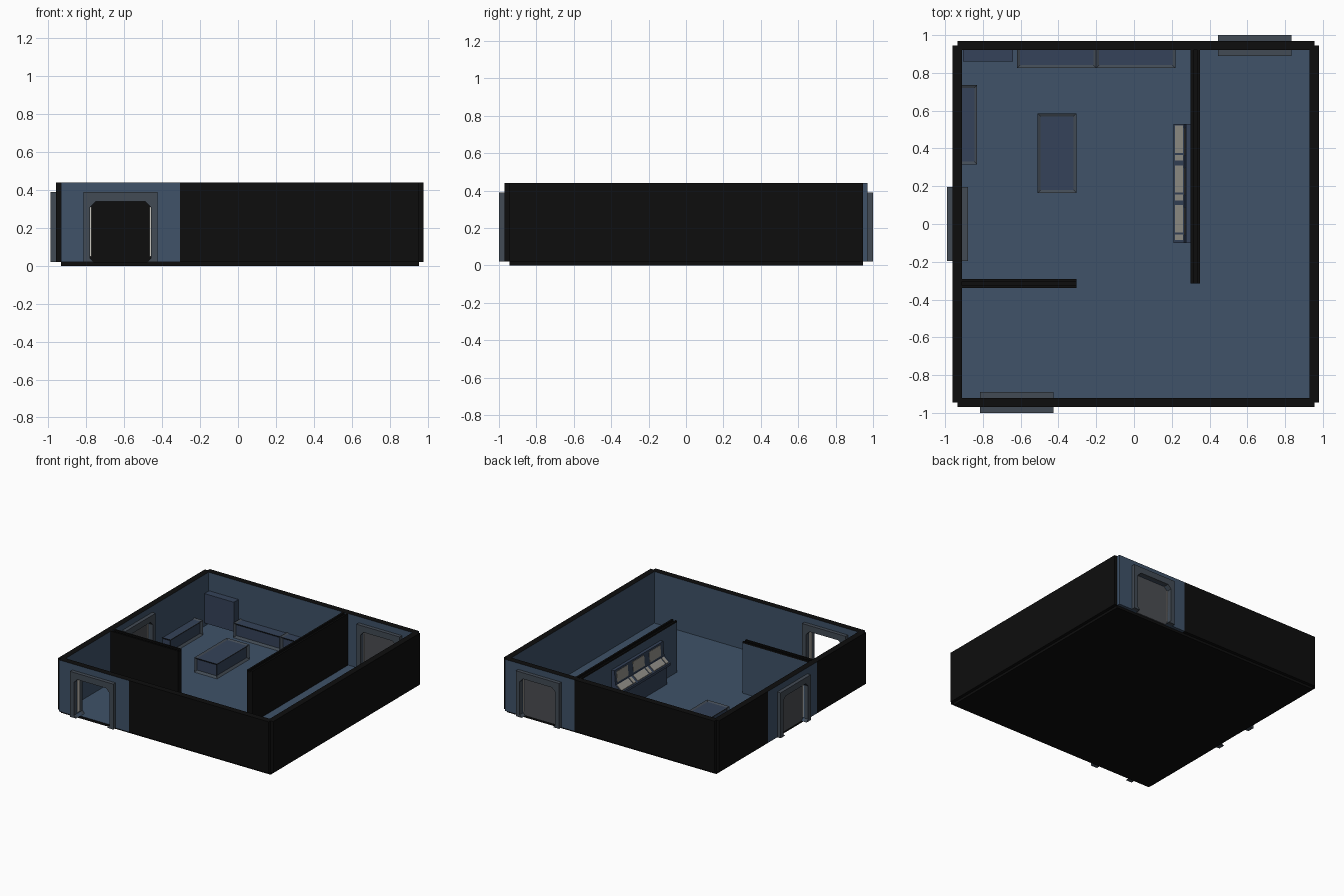
import bpy, bmesh
from math import pi
from mathutils import Matrix, Vector

if "Cube" in bpy.data.objects:
    bpy.data.objects.remove(bpy.data.objects["Cube"])


def material(name, rgb):
    m = bpy.data.materials.new(name)
    m.diffuse_color = (*rgb, 1)
    m.use_nodes = True
    m.node_tree.nodes["Principled BSDF"].inputs["Base Color"].default_value = m.diffuse_color
    return m


BLUE = material("blue_panel", (0.05, 0.085, 0.14))
NAVY = material("navy_inset", (0.035, 0.055, 0.10))
BLACK = material("black_backing", (0.004, 0.004, 0.004))
TRIM = material("grey_trim", (0.055, 0.07, 0.09))
GREY = material("door_grey", (0.07, 0.075, 0.085))
LIGHT = material("light_strip", (0.6, 0.58, 0.53))
SCREEN = material("screen", (0.30, 0.29, 0.26))

T = 0.63                    # tile size of the room grid
X0, Y0 = -0.935, -0.945     # floor corner
F, H = 0.02, 0.44           # floor top, wall top


def finish(bm, name, mats):
    bmesh.ops.recalc_face_normals(bm, faces=bm.faces)
    me = bpy.data.meshes.new(name)
    bm.to_mesh(me)
    bm.free()
    for m in mats:
        me.materials.append(m)
    ob = bpy.data.objects.new(name, me)
    bpy.context.collection.objects.link(ob)
    return ob


def box_bm(a, b):
    bm = bmesh.new()
    a, b = Vector(a), Vector(b)
    size = b - a
    bmesh.ops.create_cube(bm, size=1, matrix=Matrix.Translation((a + b) / 2) @ Matrix.Diagonal((*size, 1)))
    return bm


def box(name, a, b, mat, face=None, face_mat=None):
    """Box between two corners; faces looking along 'face' get face_mat."""
    bm = box_bm(a, b)
    bm.normal_update()
    if face:
        for f in bm.faces:
            if f.normal.dot(Vector(face)) > 0.9:
                f.material_index = 1
    return finish(bm, name, [mat, face_mat or mat])


def prism(name, pts, depth, mat, mtx, top_mat=None):
    """Outline in local x/z, extruded symmetrically along local y."""
    bm = bmesh.new()
    f = bm.faces.new([bm.verts.new((x, -depth / 2, z)) for x, z in pts])
    g = bmesh.ops.extrude_face_region(bm, geom=[f])
    bmesh.ops.translate(bm, vec=(0, depth, 0), verts=[v for v in g["geom"] if isinstance(v, bmesh.types.BMVert)])
    for q in bm.faces:
        if min(v.co.z for v in q.verts) > H - 0.001:
            q.material_index = 1
    bmesh.ops.transform(bm, matrix=mtx, verts=bm.verts)
    return finish(bm, name, [mat, top_mat or mat])


def furniture(name, a, b, rim=0.022):
    """Box with sunken panels in its sides and a sunken top cushion."""
    bm = box_bm(a, b)
    bm.normal_update()
    top = [f for f in bm.faces if f.normal.z > 0.9]
    side = [f for f in bm.faces if abs(f.normal.z) < 0.1]
    bmesh.ops.inset_individual(bm, faces=top, thickness=rim, depth=-0.008)
    bmesh.ops.inset_individual(bm, faces=side, thickness=rim, depth=-0.015)
    for f in top + side:
        f.material_index = 1
    return finish(bm, name, [TRIM, NAVY])


# floor
box("floor", (X0, Y0, 0), (X0 + 3 * T, Y0 + 3 * T, F), BLACK, (0, 0, 1), BLUE)


# walls: blue on the room side, black backing
def wall(name, i0, j0, i1, j1, face, groove=False):
    h = 0.025
    xa, xb, ya, yb = X0 + T * i0, X0 + T * i1, Y0 + T * j0, Y0 + T * j1
    dx, dy = (h, 0) if xa == xb else (0, h)
    top = H - 0.012 if groove else H
    box(name, (xa - dx, ya - dy, F), (xb + dx, yb + dy, top), BLACK, face, BLUE)
    if groove:              # two cap rails with a gap between them
        for s in (-1, 1):
            cx, cy = s * dx * 0.7, s * dy * 0.7
            box(name + "_cap_rail", (xa + cx - dx * 0.3, ya + cy - dy * 0.3, top),
                (xb + cx + dx * 0.3, yb + cy + dy * 0.3, H), BLACK)


wall("front_wall", 1, 0, 3, 0, (0, 1, 0))
wall("right_wall", 3, 0, 3, 3, (-1, 0, 0))
wall("back_wall", 0, 3, 2, 3, (0, -1, 0))
wall("left_wall_front", 0, 0, 0, 1, (1, 0, 0))
wall("left_wall_back", 0, 2, 0, 3, (1, 0, 0))
wall("long_partition", 2, 1, 2, 3, (-1, 0, 0), True)
wall("short_partition", 0, 1, 1, 1, (0, 1, 0), True)

# doorways: wall tile, thick frame, light strips and a door leaf when shut
half = [(0.14, F), (0.16, 0.04), (0.16, 0.31), (0.13, 0.34)]
arch = half + [(-x, z) for x, z in reversed(half)]


def doorway(name, x, y, angle, shut):
    m = Matrix.Translation((x, y, 0)) @ Matrix.Rotation(angle, 4, 'Z')
    for part, w, h, d, mat in (("wall", T / 2, H, 0.05, BLUE), ("frame", 0.195, 0.39, 0.11, TRIM)):
        prism(f"{name}_{part}", arch + [(-w, F), (-w, h), (w, h), (w, F)], d, mat, m, BLACK)
    for s in (-1, 1):
        prism(name + "_light_strip", [(s * 0.154, 0.05), (s * 0.162, 0.05), (s * 0.162, 0.31), (s * 0.154, 0.31)],
              0.03, LIGHT, m)
    if shut:
        prism(name + "_leaf", arch, 0.02, GREY, m)


doorway("front_door", X0 + T / 2, Y0, 0, False)
doorway("left_door", X0, 0, pi / 2, True)
doorway("back_door", X0 + 2.5 * T, -Y0, pi, True)

# furniture
furniture("table", (-0.51, 0.165, F), (-0.305, 0.585, 0.14))
furniture("left_bench", (-0.935, 0.315, F), (-0.83, 0.735, 0.14))
furniture("back_bench_left", (-0.62, 0.825, F), (-0.20, 0.945, 0.14))
furniture("back_bench_right", (-0.20, 0.825, F), (0.22, 0.945, 0.14))
box("wall_locker", (-0.905, 0.86, 0.05), (-0.64, 0.93, 0.29), NAVY)

# control console along the long partition
profile = [(0.305, F), (0.24, F), (0.24, 0.17), (0.21, 0.18), (0.21, 0.20),
           (0.265, 0.245), (0.275, 0.36), (0.305, 0.36)]
prism("console", profile, 0.63, NAVY, Matrix.Translation((0, 0.215, 0)))
keys = [(0.217, 0.203), (0.217, 0.211), (0.259, 0.245), (0.259, 0.237)]
display = [(0.264, 0.26), (0.27, 0.26), (0.278, 0.345), (0.271, 0.345)]
for i in range(3):
    y = -0.1 + 0.21 * i
    prism("wide_keys", keys, 0.145, SCREEN, Matrix.Translation((0, y + 0.128, 0)))
    prism("small_keys", keys, 0.03, SCREEN, Matrix.Translation((0, y + 0.03, 0)))
    prism("display", display, 0.145, SCREEN, Matrix.Translation((0, y + 0.115, 0)))
